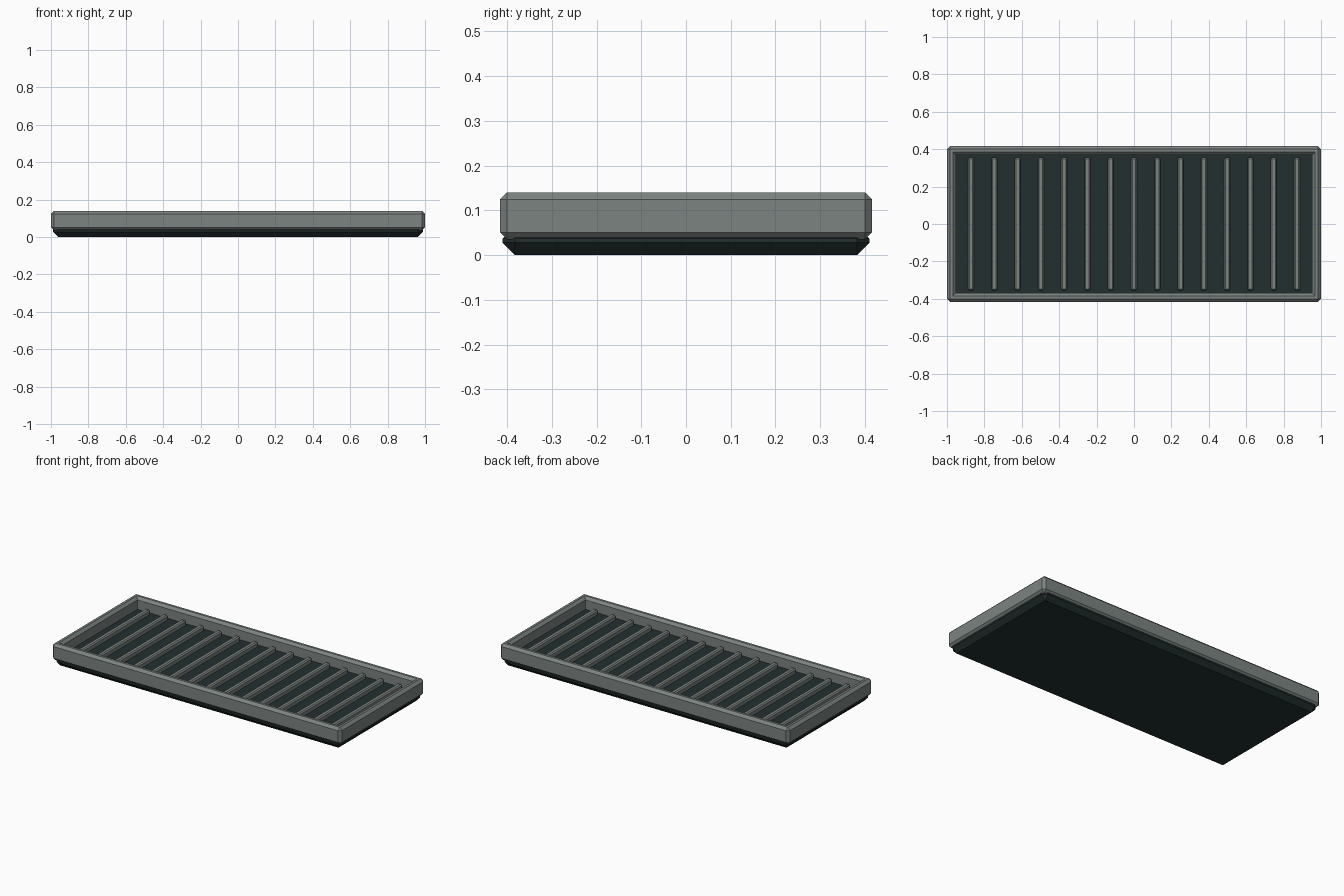
import bpy

cube = bpy.data.objects.get("Cube")
if cube:
    bpy.data.objects.remove(cube, do_unlink=True)


def flat_colour(name, rgb):
    mat = bpy.data.materials.new(name)
    mat.use_nodes = True
    colour = (*rgb, 1.0)
    mat.diffuse_color = colour
    mat.node_tree.nodes["Principled BSDF"].inputs["Base Color"].default_value = colour
    return mat


def chamfered_box(name, low, high, chamfer, mat):
    """Box between two corners with flat chamfered edges."""
    bpy.ops.mesh.primitive_cube_add(size=1)
    box = bpy.context.object
    box.name = name
    box.location = [(a + b) / 2 for a, b in zip(low, high)]
    size = [b - a for a, b in zip(low, high)]
    for vert in box.data.vertices:
        vert.co = [c * s for c, s in zip(vert.co, size)]
    bevel = box.modifiers.new("chamfer", "BEVEL")
    bevel.width = chamfer
    bevel.segments = 1
    box.data.materials.append(mat)
    return box


steel = flat_colour("grey steel", (0.20, 0.23, 0.22))
dark = flat_colour("dark green grey", (0.017, 0.028, 0.028))

HALF_X, HALF_Y = 1.0, 0.416
RAIL, RAIL_LOW, RAIL_TOP = 0.047, 0.035, 0.14
FLOOR = 0.065

# Dark tray
chamfered_box("tray_base", (-0.99, -0.41, 0), (0.99, 0.41, FLOOR), 0.028, dark)

# Raised rim
for side, label in ((-1, "front"), (1, "back")):
    y = sorted((side * HALF_Y, side * (HALF_Y - RAIL)))
    chamfered_box(label + "_rail", (-HALF_X, y[0], RAIL_LOW),
                  (HALF_X, y[1], RAIL_TOP), 0.016, steel)
for side, label in ((-1, "right"), (1, "left")):
    x = sorted((side * HALF_X, side * (HALF_X - RAIL)))
    chamfered_box(label + "_rail", (x[0], -HALF_Y, RAIL_LOW),
                  (x[1], HALF_Y, RAIL_TOP), 0.016, steel)

# Cross ribs on the floor
COUNT, SPACING = 15, 0.1245
for i in range(COUNT):
    x = (i - (COUNT - 1) / 2) * SPACING
    chamfered_box(f"floor_rib_{i + 1}", (x - 0.016, -0.355, FLOOR - 0.01),
                  (x + 0.016, 0.355, 0.095), 0.007, steel)
